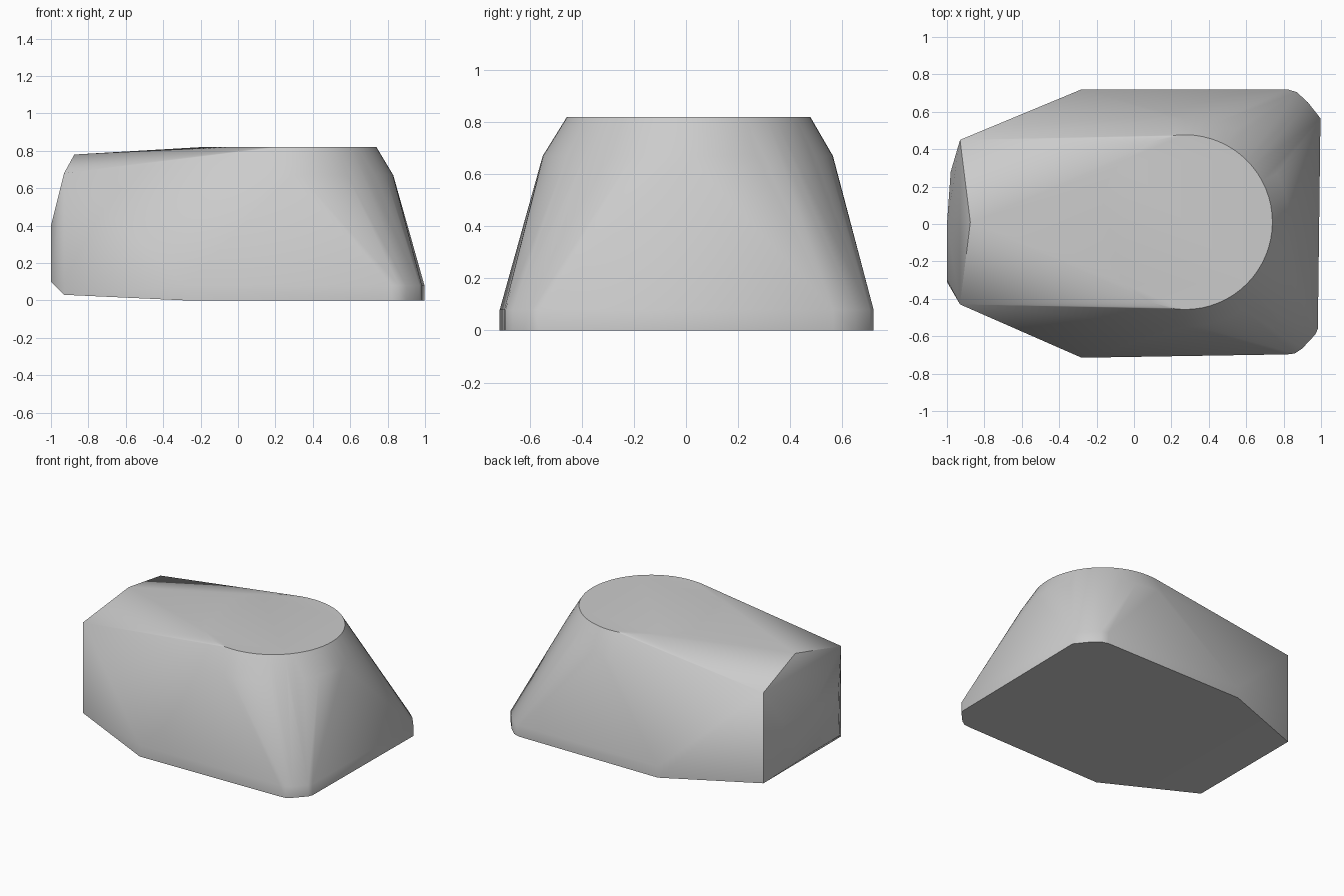
import bpy, bmesh, math

cube = bpy.data.objects.get("Cube")
if cube:
    bpy.data.objects.remove(cube, do_unlink=True)

grey = bpy.data.materials.new("plain grey")
grey.use_nodes = True
colour = (0.6, 0.6, 0.6, 1)
grey.diffuse_color = colour
grey.node_tree.nodes["Principled BSDF"].inputs["Base Color"].default_value = colour


def ring(x, y, z, radius, sides=64):
    """Points on a level circle."""
    steps = [2 * math.pi * i / sides for i in range(sides)]
    return [(x + radius * math.cos(a), y + radius * math.sin(a), z) for a in steps]


# Round flat top and the wider shoulder below it
points = ring(0.273, 0.01, 0.82, 0.467) + ring(0.273, 0.007, 0.67, 0.557)

# Base footprint with softened corners, raised into a low skirt
footprint = [(-0.28, 0.72), (0.82, 0.72), (0.87, 0.705), (0.93, 0.65), (0.997, 0.565),
             (0.983, -0.56), (0.97, -0.59), (0.9, -0.665), (0.86, -0.692), (0.82, -0.697),
             (-0.28, -0.715)]
points += [(x, y, z) for x, y in footprint for z in (0, 0.08)]

# Narrow end: two upright corners, a shallow bulge and a peak
points += [(-0.93, y, z) for y in (0.45, -0.43) for z in (0.03, 0.68)]
points += [(-0.98, 0.28, 0.1), (-1, 0, 0.1), (-1, -0.31, 0.1),
           (-0.98, 0.28, 0.4), (-1, 0, 0.4), (-1, -0.3, 0.4)]
points.append((-0.875, 0.01, 0.78))

# Wrap the points in one tight skin
bm = bmesh.new()
for p in points:
    bm.verts.new(p)
result = bmesh.ops.convex_hull(bm, input=bm.verts)
loose = {g for g in result["geom_interior"] + result["geom_unused"]
         if isinstance(g, bmesh.types.BMVert)}
bmesh.ops.delete(bm, geom=list(loose), context="VERTS")
bmesh.ops.dissolve_limit(bm, angle_limit=math.radians(0.5),
                         verts=bm.verts, edges=bm.edges)
bmesh.ops.recalc_face_normals(bm, faces=bm.faces)
mesh = bpy.data.meshes.new("hull_body")
bm.to_mesh(mesh)
bm.free()
mesh.materials.append(grey)

body = bpy.data.objects.new("hull_body", mesh)
bpy.context.collection.objects.link(body)
bpy.context.view_layer.objects.active = body
body.select_set(True)
bpy.ops.object.shade_smooth_by_angle(angle=math.radians(40))
